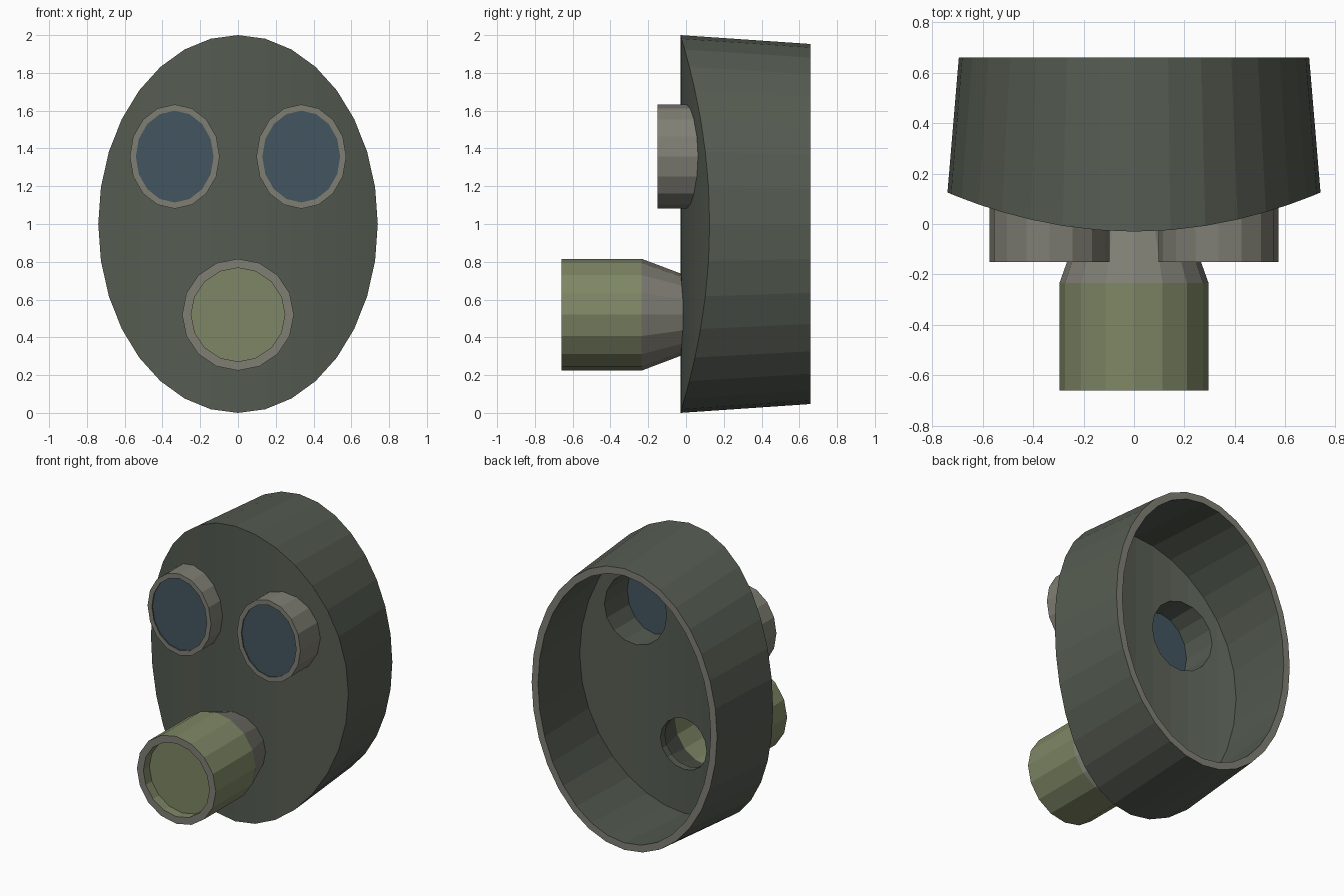
import bpy, bmesh
from math import sin, cos, pi

if "Cube" in bpy.data.objects:
    bpy.data.objects.remove(bpy.data.objects["Cube"])


def material(name, rgb):
    m = bpy.data.materials.new(name)
    m.diffuse_color = (*rgb, 1)
    m.use_nodes = True
    m.node_tree.nodes["Principled BSDF"].inputs["Base Color"].default_value = m.diffuse_color
    return m


RUBBER = material("dark_rubber", (0.09, 0.105, 0.082))
METAL = material("dull_metal", (0.215, 0.21, 0.175))
OLIVE = material("olive_paint", (0.21, 0.24, 0.13))
GLASS = material("blue_glass", (0.057, 0.092, 0.115))


def face_y(x):
    """Depth of the bowed mask front at a given x."""
    return -0.03 + 0.155 * (x / 0.74) ** 2


def ring(bm, n, rx, rz, depth, cx=0.0, cz=1.0):
    """Ellipse of vertices facing y; depth is a number or a function of x."""
    out = []
    for i in range(n):
        a = 2 * pi * i / n
        x = cx + rx * sin(a)
        y = depth(x) if callable(depth) else depth
        out.append(bm.verts.new((x, y, cz + rz * cos(a))))
    return out


def bridge(bm, a, b, mat=0):
    n = len(a)
    for i in range(n):
        j = (i + 1) % n
        bm.faces.new((a[i], a[j], b[j], b[i])).material_index = mat


def finish(bm, name, mats):
    bmesh.ops.recalc_face_normals(bm, faces=bm.faces)
    me = bpy.data.meshes.new(name)
    bm.to_mesh(me)
    bm.free()
    for m in mats:
        me.materials.append(m)
    ob = bpy.data.objects.new(name, me)
    bpy.context.collection.objects.link(ob)
    return ob


def cap(bm, r):
    """Close a ring with upright strips so it follows the sideways bow."""
    n = len(r)
    r = r[n // 4:] + r[:n // 4]      # start at the widest point
    for i in range(n // 2):
        quad = [r[i], r[i + 1], r[n - i - 1], r[(n - i) % n]]
        bm.faces.new(list(dict.fromkeys(quad)))


def disc(name, r, y, cx, cz, mat):
    bm = bmesh.new()
    bm.faces.new(ring(bm, 16, *r, y, cx, cz))
    return finish(bm, name, [mat])


def tube(name, loops, seg_mats, mats, cx, cz):
    """Closed profile of elliptical loops swept around the y axis."""
    bm = bmesh.new()
    rs = [ring(bm, 16, rx, rz, d, cx, cz) for rx, rz, d in loops]
    for i, m in enumerate(seg_mats):
        bridge(bm, rs[i], rs[(i + 1) % len(rs)], m)
    return finish(bm, name, mats)


# Hollow mask shell, open at the back
T = 0.048
bm = bmesh.new()
front_out = ring(bm, 32, 0.74, 1.0, face_y)
back_out = ring(bm, 32, 0.695, 0.953, 0.66)
back_in = ring(bm, 32, 0.695 - T, 0.953 - T, 0.66)
front_in = ring(bm, 32, 0.738 - T, 0.998 - T, lambda x: face_y(x) + T)
cap(bm, front_out)
bridge(bm, front_out, back_out)
bridge(bm, back_out, back_in, 1)
bridge(bm, back_in, front_in)
cap(bm, front_in)
shell = finish(bm, "mask_shell", [RUBBER, METAL])

# Eye and breathing holes cut through the shell
EYE_IN, NECK_IN = (0.206, 0.243), (0.173, 0.173)
for cx, cz, r in ((-0.335, 1.357, EYE_IN), (0.335, 1.357, EYE_IN), (0, 0.52, NECK_IN)):
    bm = bmesh.new()
    a = ring(bm, 16, *r, -0.3, cx, cz)
    b = ring(bm, 16, *r, 0.4, cx, cz)
    bridge(bm, a, b)
    bm.faces.new(a)
    bm.faces.new(b)
    cutter = finish(bm, "hole_cutter", [RUBBER])
    cutter.hide_render = True
    mod = shell.modifiers.new("hole", 'BOOLEAN')
    mod.operation = 'DIFFERENCE'
    mod.solver = 'EXACT'
    mod.object = cutter
    bpy.context.view_layer.objects.active = shell
    bpy.ops.object.modifier_apply(modifier=mod.name)
    bpy.data.objects.remove(cutter)


def seat(x):
    """Depth just under the mask surface, where fittings are bedded."""
    return face_y(x) + 0.012


# Eyepieces: metal rim, rubber lining, glass lens
for side, s in (("left", -1), ("right", 1)):
    tube("eye_rim_" + side,
         [(0.238, 0.276, seat), (0.238, 0.276, -0.15), (*EYE_IN, -0.15), (*EYE_IN, seat)],
         (0, 0, 1, 1), [METAL, RUBBER], s * 0.335, 1.357)
    disc("eye_lens_" + side, EYE_IN, -0.143, s * 0.335, 1.357, GLASS)

# Filter canister on a flared neck, with a recessed end plate
tube("filter_canister",
     [(0.214, 0.214, seat), (0.296, 0.296, -0.235), (0.296, 0.296, -0.66),
      (0.248, 0.248, -0.66), (0.248, 0.248, -0.235), (*NECK_IN, seat)],
     (0, 1, 0, 1, 2, 2), [METAL, OLIVE, RUBBER], 0, 0.52)
disc("filter_plate", (0.248, 0.248), -0.595, 0, 0.52, OLIVE)
